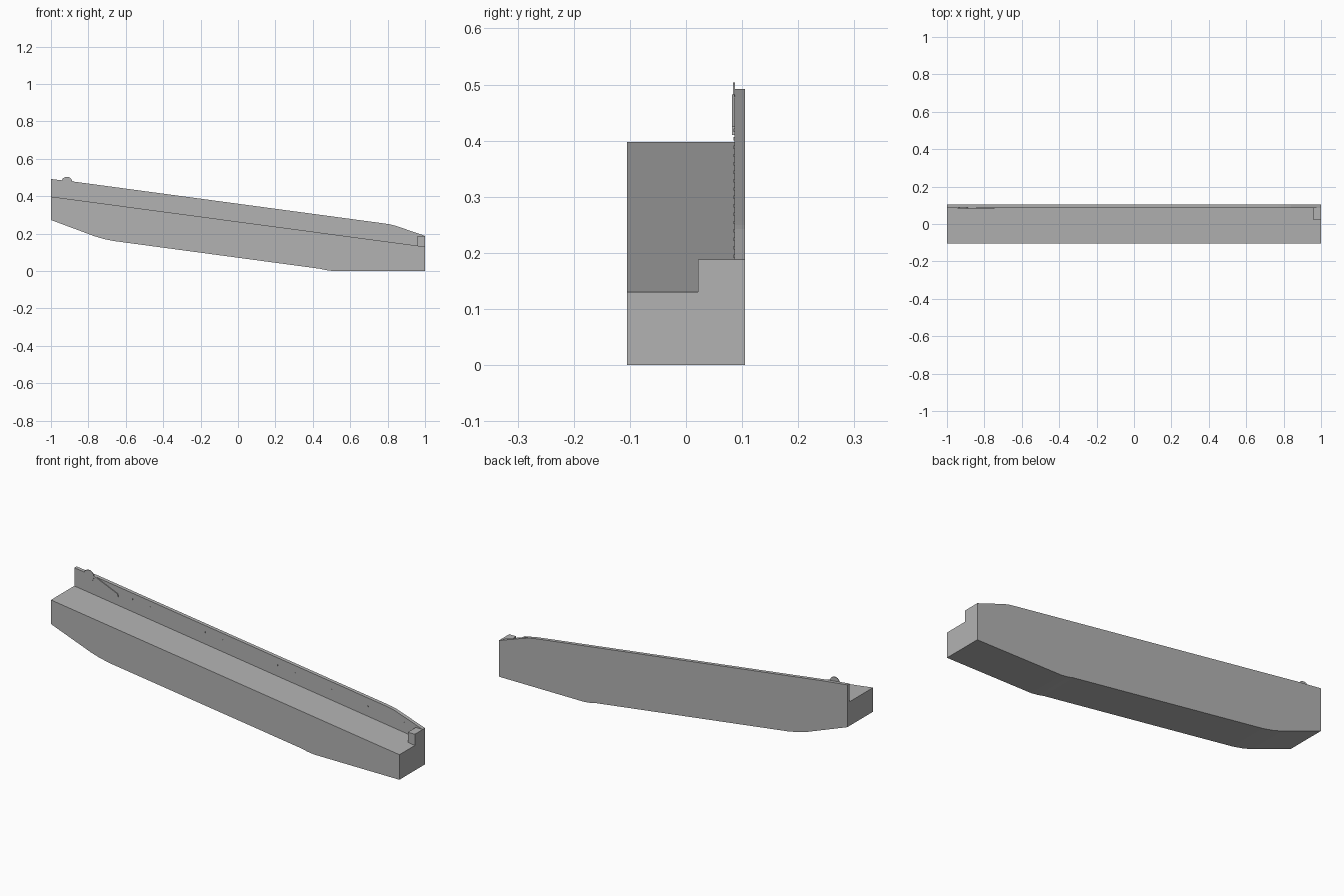
import bpy
import bmesh
import math
from mathutils import Vector

if "Cube" in bpy.data.objects:
    bpy.data.objects.remove(bpy.data.objects["Cube"])

# One flat grey for everything
grey = bpy.data.materials.new("plain_grey")
grey.use_nodes = True
COLOUR = (0.45, 0.45, 0.45, 1)
grey.diffuse_color = COLOUR
grey.node_tree.nodes["Principled BSDF"].inputs["Base Color"].default_value = COLOUR

FRONT, WALL, BACK = -0.105, 0.086, 0.105


def prism(name, outline, y0, y1):
    """Extrude an x-z outline from y0 to y1."""
    bm = bmesh.new()
    face = bm.faces.new([bm.verts.new((x, y0, z)) for x, z in outline])
    grown = bmesh.ops.extrude_face_region(bm, geom=[face])
    verts = [v for v in grown["geom"] if isinstance(v, bmesh.types.BMVert)]
    bmesh.ops.translate(bm, verts=verts, vec=(0, y1 - y0, 0))
    bmesh.ops.recalc_face_normals(bm, faces=bm.faces)
    mesh = bpy.data.meshes.new(name)
    bm.to_mesh(mesh)
    bm.free()
    mesh.materials.append(grey)
    obj = bpy.data.objects.new(name, mesh)
    bpy.context.collection.objects.link(obj)
    return obj


def deck_z(x):
    return 0.264 - 0.134 * x


# Balustrade body: long profile with the deck cut down in front of the wall
body = prism("body_and_side_wall", [
    (-1, 0.273), (-0.77, 0.187), (-0.72, 0.172), (-0.66, 0.16),
    (0.44, 0.012), (0.47, 0.005), (0.51, 0), (1, 0),
    (1, 0.188), (0.84, 0.243), (0.81, 0.25), (0.77, 0.256),
    (-0.87, 0.477), (-0.94, 0.485), (-1, 0.492)], FRONT, BACK)
cutter = prism("deck_cutter", [
    (-1.1, deck_z(-1.1)), (1.1, deck_z(1.1)), (1.1, 0.7), (-1.1, 0.7)],
    FRONT - 0.1, WALL)
cutter.hide_render = True
cutter.hide_viewport = True
cut = body.modifiers.new("deck_cut", "BOOLEAN")
cut.operation = "DIFFERENCE"
cut.solver = "EXACT"
cut.object = cutter
bpy.context.view_layer.update()
cut_mesh = bpy.data.meshes.new_from_object(
    body.evaluated_get(bpy.context.evaluated_depsgraph_get()))
body.modifiers.clear()
body.data = cut_mesh
bpy.data.objects.remove(cutter)

# Block at the low end
prism("end_block", [(0.96, deck_z(0.96)), (1, deck_z(1)), (1, 0.188), (0.96, 0.188)],
      0.021, WALL)

# Thin pivot disc standing just above the wall
disc = [(-0.915 + 0.029 * math.cos(a), 0.475 + 0.029 * math.sin(a))
        for a in (math.tau * i / 24 for i in range(24))]
prism("pivot_disc", disc, WALL - 0.002, WALL + 0.001)

# Slanted lever plate below the disc
prism("lever_plate", [(-0.885, 0.482), (-0.87, 0.476), (-0.75, 0.425),
                      (-0.745, 0.41), (-0.76, 0.412), (-0.87, 0.458)],
      WALL - 0.004, WALL)

# Row of small pins along the wall
for i in range(17):
    x = -0.667 + 0.104 * i
    z = deck_z(x) + 0.065 - 0.001 * i
    s = 0.003
    prism(f"wall_pin_{i + 1}", [(x - s, z - s), (x + s, z - s), (x + s, z + s), (x - s, z + s)],
          WALL - 0.001, WALL)
